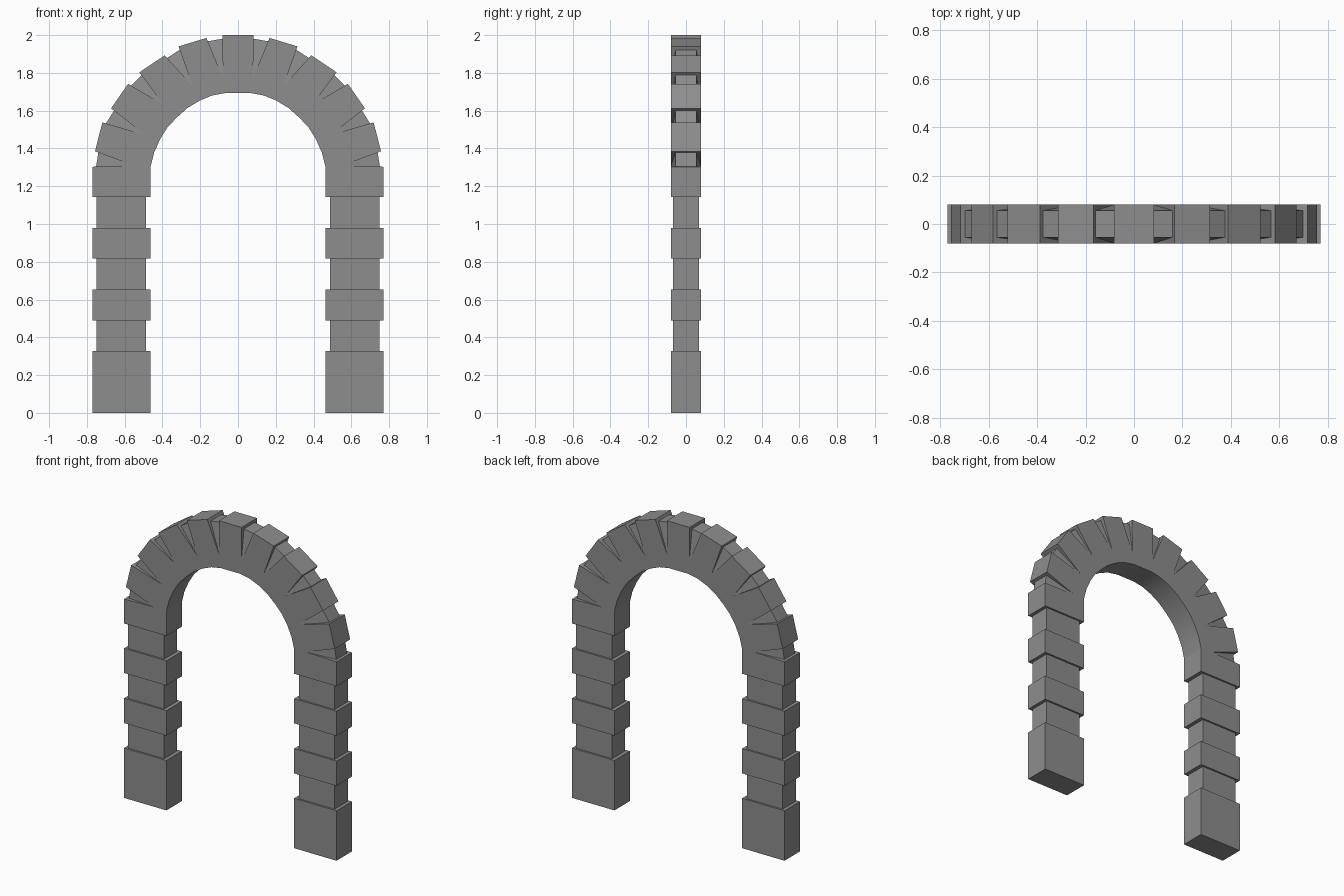
import bpy, bmesh
from mathutils import Vector

if "Cube" in bpy.data.objects:
    bpy.data.objects.remove(bpy.data.objects["Cube"])

D = 0.08    # half depth of the stones
R = 0.055   # half depth of the recessed joints
SPRING = 1.303

stone = bpy.data.materials.new("dark_stone")
stone.diffuse_color = (0.27, 0.27, 0.27, 1)
stone.use_nodes = True
stone.node_tree.nodes["Principled BSDF"].inputs["Base Color"].default_value = stone.diffuse_color


def finish(bm, name):
    bmesh.ops.remove_doubles(bm, verts=bm.verts, dist=0.0005)
    bmesh.ops.recalc_face_normals(bm, faces=bm.faces)
    me = bpy.data.meshes.new(name)
    bm.to_mesh(me)
    bm.free()
    me.materials.append(stone)
    ob = bpy.data.objects.new(name, me)
    bpy.context.collection.objects.link(ob)
    mir = ob.modifiers.new("mirror", 'MIRROR')
    mir.use_clip = True
    return ob


def face(bm, pts):
    return bm.faces.new([bm.verts.new(p) for p in pts])


def at(p, y):
    return (p[0], y, p[1])


# pillars: rectangular sections stepping between wide and narrow courses
wide, narrow = (0.463, 0.77, D), (0.488, 0.748, 0.068)
levels = [0, 0.327, 0.49, 0.653, 0.818, 0.98, 1.143, SPRING]
bm = bmesh.new()
rings = []
for i in range(7):
    x0, x1, d = narrow if i % 2 else wide
    for z in levels[i:i + 2]:
        rings.append([bm.verts.new(c) for c in
                      ((x0, -d, z), (x1, -d, z), (x1, d, z), (x0, d, z))])
bm.faces.new(rings[0])
for a, b in zip(rings, rings[1:]):
    for k in range(4):
        n = (k + 1) % 4
        bm.faces.new((a[k], a[n], b[n], b[k]))
finish(bm, "pillars")

# arch ring: each joint is (lower stone corner, upper stone corner, wedge tip, soffit point)
joints = [
    ((0.77, 1.303), (0.757, 1.385), (0.55, 1.308), (0.463, 1.303)),
    ((0.718, 1.538), (0.672, 1.612), (0.492, 1.472), (0.412, 1.45)),
    ((0.582, 1.742), (0.522, 1.803), (0.395, 1.632), (0.325, 1.563)),
    ((0.388, 1.893), (0.315, 1.94), (0.24, 1.73), (0.2, 1.655)),
    ((0.167, 1.985), (0.082, 2.0), (0.08, 1.775), (0.068, 1.693)),
]
bm = bmesh.new()
for i, (lo, hi, tip, sof) in enumerate(joints):
    # recessed wedge joint, fading out towards the tip
    m = [Vector(p).lerp(Vector(tip), 0.085) for p in (lo, hi)]
    face(bm, [at(m[0], -R), at(m[1], -R), at(m[1], R), at(m[0], R)])
    for s in (-1, 1):
        face(bm, [at(m[0], s * R), at(m[1], s * R), at(tip, s * D)])
    # stone flanks either side of the joint
    for p, q in ((lo, m[0]), (hi, m[1])):
        face(bm, [at(p, -D), at(p, D), at(q, R), at(q, -R)])
        for s in (-1, 1):
            face(bm, [at(p, s * D), at(q, s * R), at(tip, s * D)])
    # stone above the joint (the last one is half of the keystone)
    if i < 4:
        end, _, tip2, sof2 = joints[i + 1]
        mid = (Vector(sof) + Vector(sof2)) / 2
        mid += (mid - Vector((0, 1.3))).normalized() * 0.007
        soffit = [sof2, mid, sof]
        side = [hi, end, tip2] + soffit + [tip]
    else:
        end = (0, 2.0)
        soffit = [(0, 1.693), sof]
        side = [hi, end] + soffit + [tip]
    for s in (-1, 1):
        face(bm, [at(p, s * D) for p in side])
    face(bm, [at(hi, -D), at(end, -D), at(end, D), at(hi, D)])
    # smooth-shaded underside
    for p, q in zip(soffit, soffit[1:]):
        face(bm, [at(p, -D), at(q, -D), at(q, D), at(p, D)]).smooth = True
# thin sliver closing the ring down onto the pillar
lo, _, tip, sof = joints[0]
for s in (-1, 1):
    face(bm, [at(lo, s * D), at(tip, s * D), at(sof, s * D)])
finish(bm, "arch_ring")
